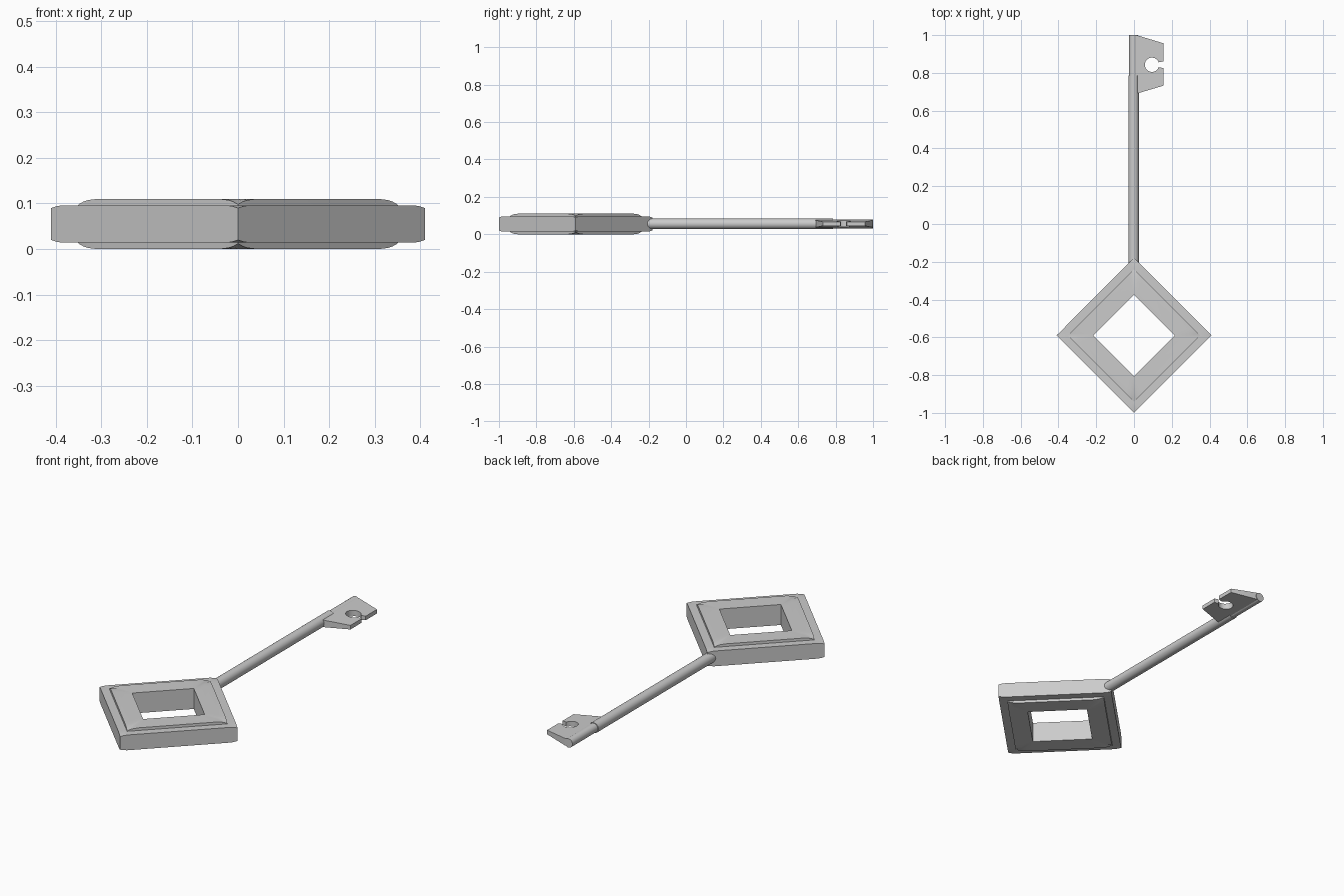
import bpy, bmesh
from math import sin, cos, pi, radians

if "Cube" in bpy.data.objects:
    bpy.data.objects.remove(bpy.data.objects["Cube"])

MID = 0.055          # height of the key's middle plane


def finish(bm, name, angle=25):
    bmesh.ops.recalc_face_normals(bm, faces=bm.faces)
    mesh = bpy.data.meshes.new(name)
    bm.to_mesh(mesh)
    bm.free()
    ob = bpy.data.objects.new(name, mesh)
    bpy.context.collection.objects.link(ob)
    bpy.ops.object.select_all(action='DESELECT')
    ob.select_set(True)
    bpy.context.view_layer.objects.active = ob
    bpy.ops.object.shade_smooth_by_angle(angle=radians(angle))
    return ob


# Bow: diamond frame with a raised face whose corners dip to the rim
STEPS = [-1, -0.94, -0.88, -0.77, 0.77, 0.88, 0.94]


def diamond_ring(bm, half, height, drops, side):
    """Diamond loop; drops = lowering at |t| of 1, 0.94, 0.88."""
    corners = [(half, 0), (0, half), (-half, 0), (0, -half)]
    ring = []
    for i in range(4):
        a, b = corners[i], corners[(i + 1) % 4]
        for t in STEPS:
            f = (t + 1) / 2
            h = height - drops.get(abs(t), 0)
            ring.append(bm.verts.new((a[0] + (b[0] - a[0]) * f,
                                      -0.59 + a[1] + (b[1] - a[1]) * f,
                                      MID + side * h)))
    return ring


bow_profile = [
    (0.215, 0.055, {}),
    (0.305, 0.055, {}),
    (0.35, 0.055, {1: 0.012, 0.94: 0.006, 0.88: 0.0025}),
    (0.351, 0.041, {}),
    (0.385, 0.041, {}),
    (0.41, 0.041, {1: 0.006, 0.94: 0.002}),
]
bm = bmesh.new()
rings = [diamond_ring(bm, *p, 1) for p in bow_profile]
rings += [diamond_ring(bm, *p, -1) for p in reversed(bow_profile)]
for k, ring in enumerate(rings):
    nxt = rings[(k + 1) % len(rings)]
    n = len(ring)
    for j in range(n):
        bm.faces.new((ring[j], ring[(j + 1) % n], nxt[(j + 1) % n], nxt[j]))
finish(bm, "bow")


# Round shaft and its thinner tip
def rod(name, radius, y0, y1):
    n = 24
    bm = bmesh.new()
    ends = [[bm.verts.new((-0.002 + radius * cos(2 * pi * i / n), y,
                           MID + 0.001 + radius * sin(2 * pi * i / n)))
             for i in range(n)] for y in (y0, y1)]
    for i in range(n):
        j = (i + 1) % n
        bm.faces.new((ends[0][i], ends[0][j], ends[1][j], ends[1][i]))
    for e in ends:
        bm.faces.new(e)
    finish(bm, name, 30)


rod("shaft", 0.028, -0.215, 0.785)
rod("shaft_tip", 0.024, 0.77, 1.0)

# Bit: wedge-shaped plate with a keyhole notch
arc = [(0.095 + 0.038 * cos(a), 0.843 + 0.038 * sin(a))
       for a in (radians(20 + 320 * i / 20) for i in range(21))]
outline = [(0.0, 0.69), (0.03, 0.695), (0.155, 0.732), (0.155, 0.825)]
outline += list(reversed(arc))
outline += [(0.155, 0.861), (0.155, 0.957), (0.02, 0.998), (0.0, 0.998)]
bm = bmesh.new()
top, bottom = [[bm.verts.new((x, y, MID + 0.001 + s * (0.019 - 0.06 * (x - 0.02))))
                for x, y in outline] for s in (1, -1)]
n = len(outline)
for i in range(n):
    j = (i + 1) % n
    bm.faces.new((top[i], top[j], bottom[j], bottom[i]))
caps = [bm.faces.new(top), bm.faces.new(list(reversed(bottom)))]
bmesh.ops.recalc_face_normals(bm, faces=bm.faces)
bmesh.ops.triangulate(bm, faces=caps)
finish(bm, "bit", 30)
